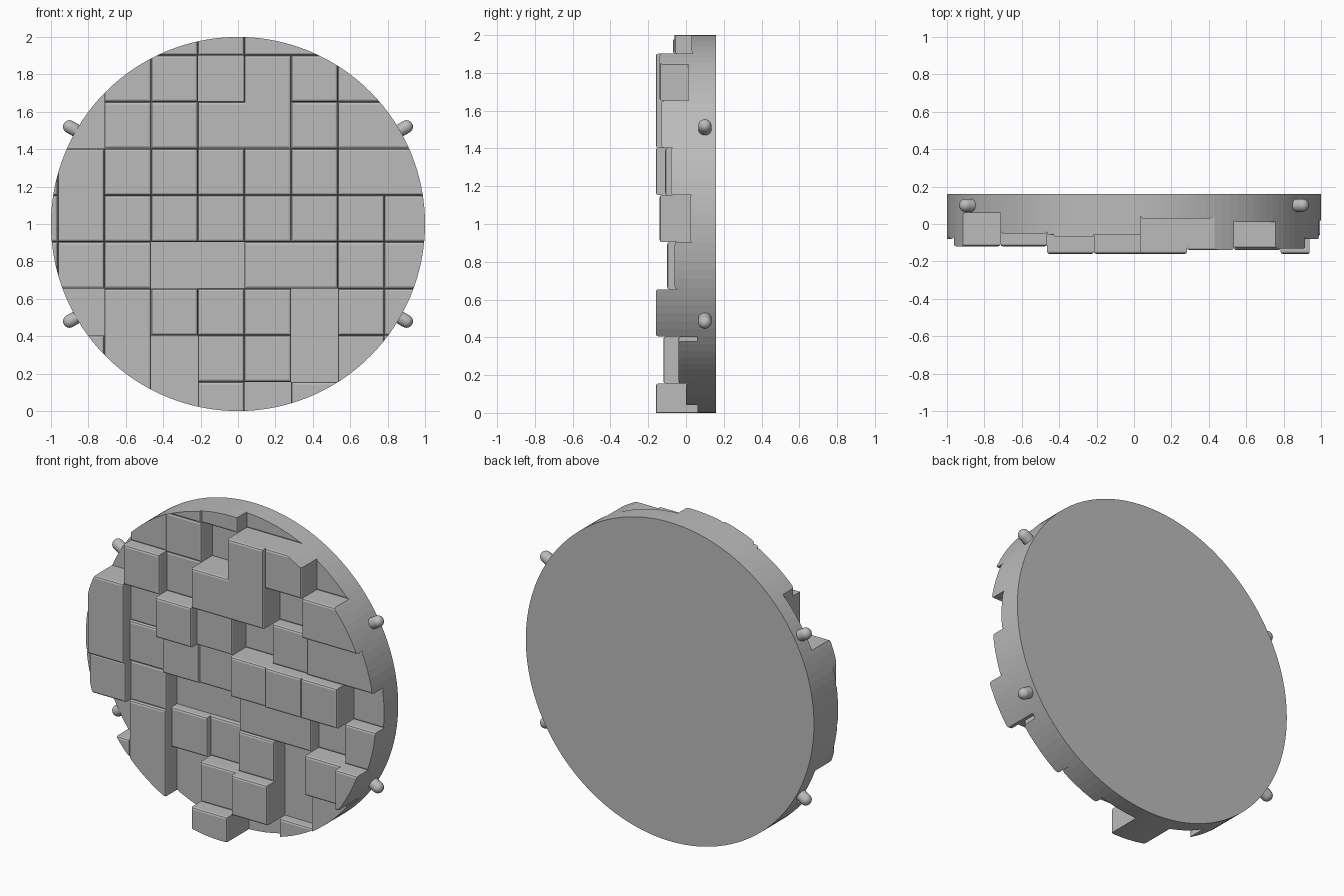
import bpy, bmesh, math
from mathutils import Matrix, Vector

old = bpy.data.objects.get("Cube")
if old:
    bpy.data.objects.remove(old, do_unlink=True)

PITCH, LEFT, BOTTOM = 0.2495, -1.213, -0.094
FLOOR, BACK, BEVEL = 0.06, 0.16, 0.013

stone = bpy.data.materials.new("plain_grey")
stone.use_nodes = True
grey = (0.5, 0.5, 0.5, 1)
stone.diffuse_color = grey
bsdf = stone.node_tree.nodes["Principled BSDF"]
bsdf.inputs["Base Color"].default_value = grey
bsdf.inputs["Roughness"].default_value = 0.7


def make_object(name, bm):
    bmesh.ops.recalc_face_normals(bm, faces=bm.faces)
    mesh = bpy.data.meshes.new(name)
    bm.to_mesh(mesh)
    bm.free()
    mesh.materials.append(stone)
    obj = bpy.data.objects.new(name, mesh)
    bpy.context.collection.objects.link(obj)
    return obj


def disc(name, front, back):
    bm = bmesh.new()
    turn = Matrix.Translation((0, (front + back) / 2, 1)) @ Matrix.Rotation(math.pi / 2, 4, "X")
    bmesh.ops.create_cone(bm, cap_ends=True, segments=128, radius1=1, radius2=1,
                          depth=back - front, matrix=turn)
    return make_object(name, bm)


# Round backing plate, and the cutter that trims the blocks to its outline
disc("backing_disc", FLOOR, BACK)
cutter = disc("round_cutter", -0.5, 0.5)
cutter.hide_render = True
blocks = []


def block(col, row, wide, tall, level):
    """Box standing proud of the disc, with its front edges bevelled."""
    proud = 0.01 * (ord(level) - ord("a") + 1)
    size = Vector((wide * PITCH, proud, tall * PITCH))
    corner = Vector((LEFT + col * PITCH, FLOOR - proud, BOTTOM + row * PITCH))
    bm = bmesh.new()
    bmesh.ops.create_cube(bm, size=1, matrix=Matrix.Translation(corner + size / 2)
                          @ Matrix.Diagonal(size).to_4x4())
    front = [e for e in bm.edges if all(v.co.y < FLOOR - proud / 2 for v in e.verts)]
    bmesh.ops.bevel(bm, geom=front, offset=min(BEVEL, proud / 2), segments=2,
                    profile=0.5, affect="EDGES")
    obj = make_object(f"block_row{row}_column{col}", bm)
    cut = obj.modifiers.new("round_trim", "BOOLEAN")
    cut.operation, cut.solver, cut.object = "INTERSECT", "EXACT", cutter
    blocks.append(obj)


# Height map from the top row down: later letters stand further out,
# "<" widens the block at its left, "^" lengthens the block above
HEIGHTS = [
    "...mlc<..",
    "..kla.te.",
    "..rkv<fs<",
    "nrkvqdmn<",
    "n^lonsttd",
    "npk..j<cl",
    "..lfck.pv",
    ".l^.mr.j.",
    "..^.v.f..",
]
for i, line in enumerate(HEIGHTS):
    for col, level in enumerate(line):
        if not level.isalpha():
            continue
        wide = tall = 1
        while line[col + wide:col + wide + 1] == "<":
            wide += 1
        while i + tall < len(HEIGHTS) and HEIGHTS[i + tall][col] == "^":
            tall += 1
        block(col, len(HEIGHTS) - i - tall, wide, tall, level)

# Upright arm of the L-shaped block
block(5, 6, 1, 2, "v")

# Bake the round trim and drop the cutter
graph = bpy.context.evaluated_depsgraph_get()
baked = [bpy.data.meshes.new_from_object(o.evaluated_get(graph)) for o in blocks]
for obj, mesh in zip(blocks, baked):
    obj.modifiers.clear()
    obj.data = mesh
bpy.data.objects.remove(cutter, do_unlink=True)

# Round-ended pegs around the rim
for side, x in (("left", 1), ("right", -1)):
    for end, z in (("upper", 1), ("lower", -1)):
        out = Vector((x * math.cos(math.pi / 6), 0, z * math.sin(math.pi / 6)))
        aim = out.to_track_quat("Z", "Y").to_matrix().to_4x4()
        place = Matrix.Translation((0, 0.1, 1)) @ aim
        bm = bmesh.new()
        bmesh.ops.create_uvsphere(bm, u_segments=24, v_segments=12, radius=0.035)
        for v in bm.verts:
            v.co.z += 1.04 if v.co.z > -0.001 else 0.96
        bm.transform(place)
        peg = make_object(f"{end}_{side}_peg", bm)
        for p in peg.data.polygons:
            p.use_smooth = True
